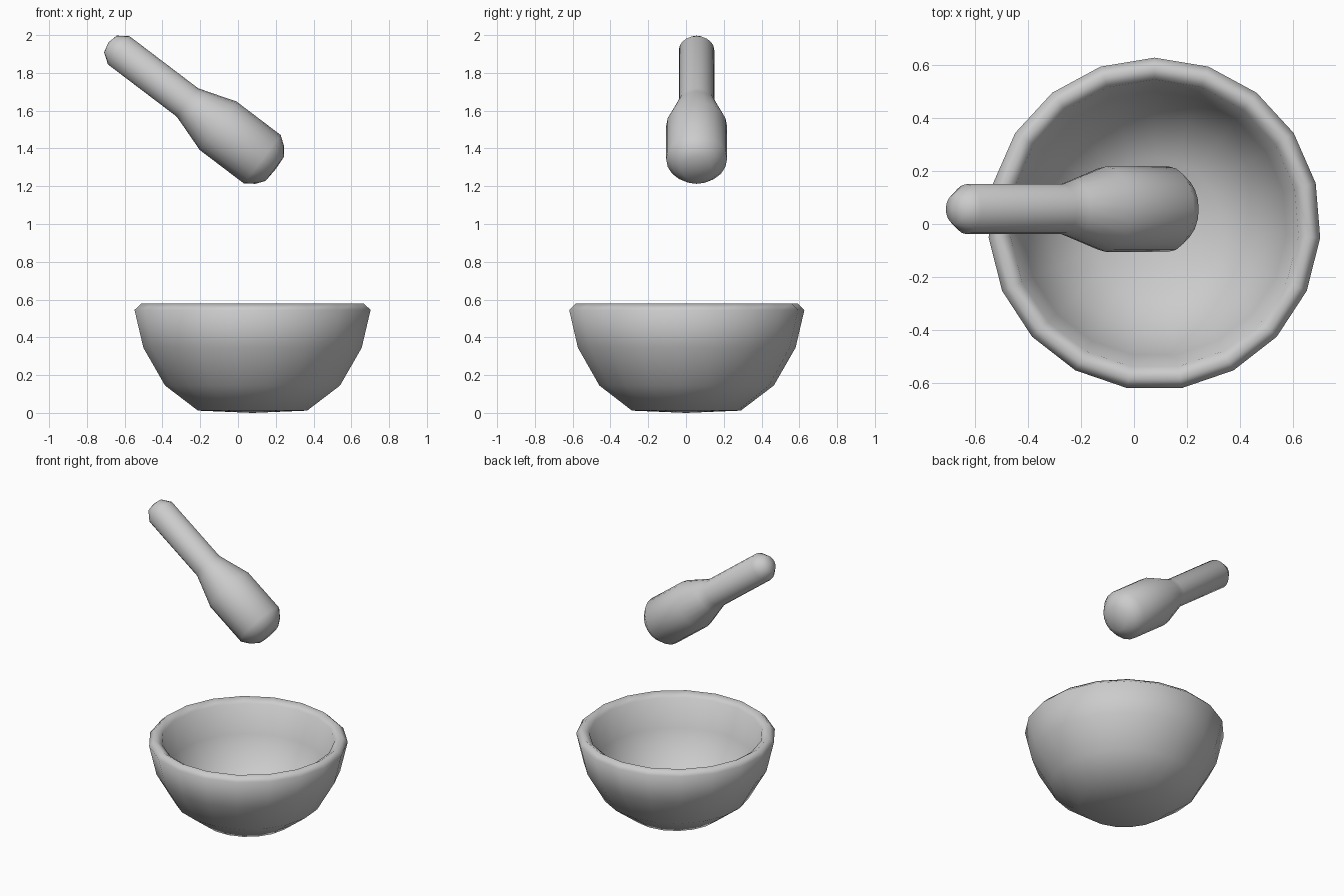
import bpy, bmesh, math
from mathutils import Vector

if "Cube" in bpy.data.objects:
    bpy.data.objects.remove(bpy.data.objects["Cube"])


def lathe(name, profile, sides, origin, axis=(0, 0, 1)):
    """Revolve (radius, height) points round an axis; radius 0 makes a pole."""
    bm = bmesh.new()
    rot = Vector((0, 0, 1)).rotation_difference(Vector(axis))
    origin = Vector(origin)
    rings = []
    for r, h in profile:
        count = 1 if r == 0 else sides
        ring = []
        for i in range(count):
            a = math.pi / 2 + 2 * math.pi * i / sides
            p = Vector((r * math.cos(a), r * math.sin(a), h))
            ring.append(bm.verts.new(origin + rot @ p))
        rings.append(ring)
    for low, high in zip(rings, rings[1:]):
        for i in range(sides):
            j = (i + 1) % sides
            corners = [low[i % len(low)], low[j % len(low)],
                       high[j % len(high)], high[i % len(high)]]
            bm.faces.new(list(dict.fromkeys(corners)))
    bmesh.ops.recalc_face_normals(bm, faces=bm.faces)
    for f in bm.faces:
        f.smooth = True
    mesh = bpy.data.meshes.new(name)
    bm.to_mesh(mesh)
    bm.free()
    obj = bpy.data.objects.new(name, mesh)
    bpy.context.collection.objects.link(obj)
    return obj


# Mortar bowl: outer wall, rounded rim, then inner wall
lathe("mortar_bowl", [
    (0, 0), (0.29, 0.012), (0.465, 0.145), (0.58, 0.345), (0.627, 0.545),
    (0.59, 0.58), (0.545, 0.55),
    (0.50, 0.36), (0.40, 0.20), (0.25, 0.09), (0, 0.07),
], 19, (0.077, 0, 0))

# Pestle: slim handle, flared neck, thick blunt head, tilted in the air
tilt = math.radians(37.2)
lathe("pestle", [
    (0, -0.068), (0.055, -0.055), (0.094, 0), (0.094, 0.456), (0.11, 0.507),
    (0.161, 0.661), (0.161, 0.955), (0.125, 1.005), (0.081, 1.038), (0, 1.043),
], 20, (-0.632, 0.056, 1.92), (math.cos(tilt), 0, -math.sin(tilt)))
